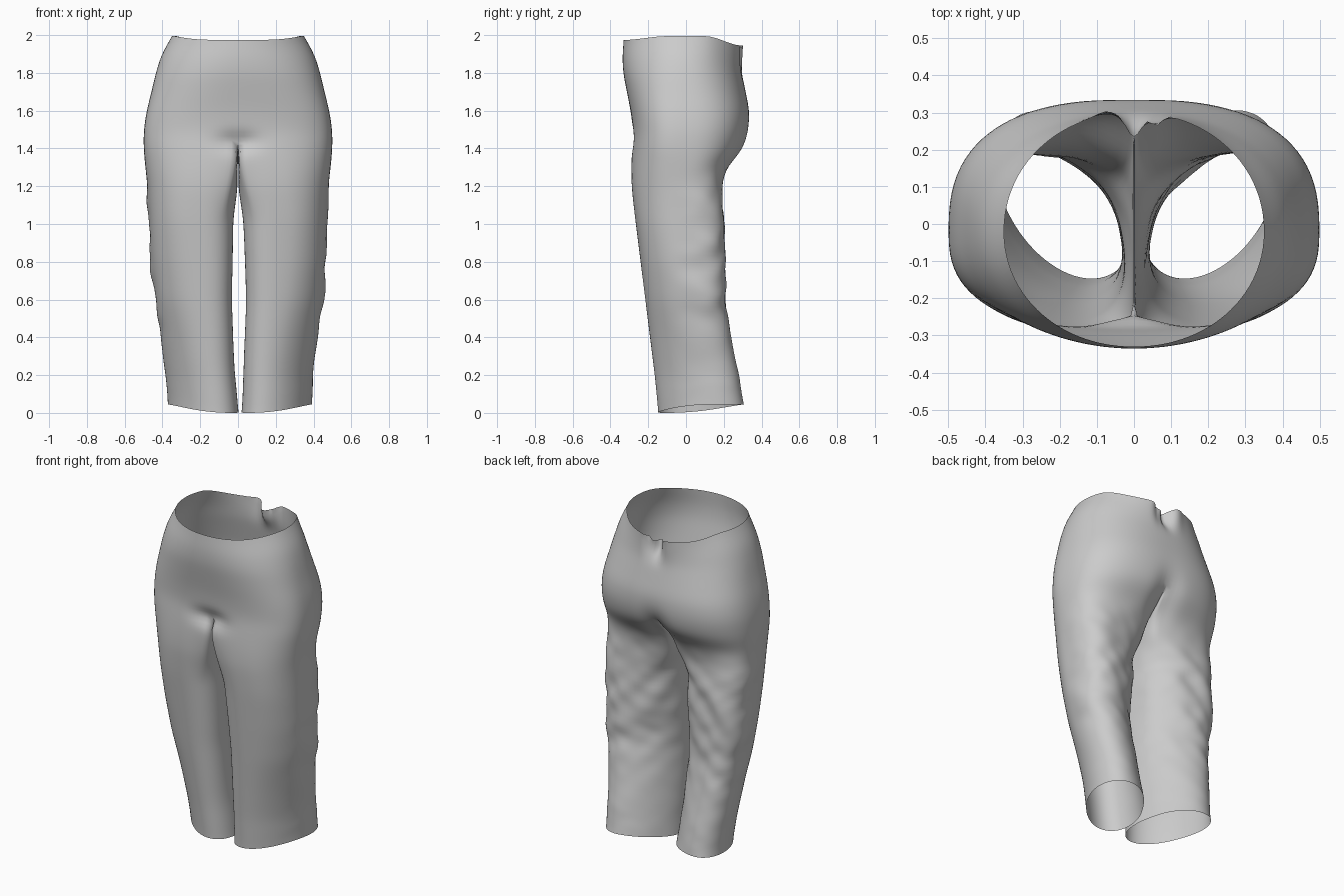
import bpy, bmesh, math
from mathutils import Vector, noise

if "Cube" in bpy.data.objects:
    bpy.data.objects.remove(bpy.data.objects["Cube"])

# Silhouette by height: z, outer half width, front y, back y
PROFILE = [(0, .382, -.147, .305), (.2, .39, -.165, .28), (.4, .413, -.19, .24),
           (.6, .447, -.215, .207), (.8, .467, -.24, .205), (1.0, .475, -.265, .20),
           (1.2, .48, -.29, .195), (1.3, .49, -.293, .222), (1.4, .50, -.289, .307),
           (1.5, .50, -.28, .334), (1.6, .485, -.292, .337), (1.7, .46, -.312, .317),
           (1.8, .437, -.332, .297), (1.9, .407, -.337, .295), (2.0, .35, -.33, .30)]
# Leg only: z, inner x, twist of the section in degrees
LEG = [(0, .008, 22), (.2, .022, 22), (.6, .038, 19), (1.0, .027, 15), (1.2, .014, 14), (1.45, .0, 10)]
CROTCH, N_OUT, N_IN = 1.45, 56, 18


def lookup(table, z):
    z = min(max(z, table[0][0]), table[-1][0])
    for a, b in zip(table, table[1:]):
        if z <= b[0]:
            t = (z - a[0]) / (b[0] - a[0])
            return [p + (q - p) * t for p, q in zip(a[1:], b[1:])]


def smooth_lookup(table, z):
    d = min(.04, z - table[0][0], max(table[-1][0] - z, 0))
    return [(p + 2 * q + r) / 4 for p, q, r in
            zip(lookup(table, z - d), lookup(table, z), lookup(table, z + d))]


def step(a, b, v):
    t = min(max((v - a) / (b - a), 0), 1)
    return t * t * (3 - 2 * t)


def bell(v, centre, width):
    return math.exp(-((v - centre) / width) ** 2)


def power(v, e):
    return math.copysign(abs(v) ** e, v)


def seat_arc(z):
    """Half section from front centre to back centre."""
    xo, yf, yb = smooth_lookup(PROFILE, z)
    e = 2 / (2.65 - .6 * step(1.5, 2, z))
    pts = []
    for i in range(N_OUT + 1):
        u = i / N_OUT
        t = math.pi * (.5 * u + .5 * step(0, 1, u) - .5)
        c, s = max(math.cos(t), 0), math.sin(t)
        x = xo * c ** e if 0 < i < N_OUT else 0
        y = -.02 + (yb + .02 if s > 0 else -yf - .02) * power(s, e)
        # cleft at the back, fold at the front of the crotch
        if s > 0:
            y -= .05 * bell(x, 0, .07) * bell(z, 1.36, .12)
        else:
            y += .04 * bell(x, 0, .1) * bell(z, 1.44, .045)
        pts.append(Vector((x, y, z)))
    return pts


def leg_loop(z):
    """Closed section, blending from half seat to a twisted rounded ellipse."""
    arc = seat_arc(z)
    w = 1 - step(1.0, CROTCH, z)
    xo, yf, yb = smooth_lookup(PROFILE, z)
    xi, twist = smooth_lookup(LEG, z)
    xc, a, yc, b = (xi + xo) / 2, (xo - xi) / 2, (yf + yb) / 2, (yb - yf) / 2
    e = 2 / (2 + .4 * step(.2, 1.1, z))
    out = []
    for i in range(N_OUT + N_IN):
        if i <= N_OUT:
            ang, p, dip = -135 + 270 * i / N_OUT, arc[i], 0
        else:
            k = (i - N_OUT) / N_IN
            ang, p = 135 + 90 * k, arc[-1].lerp(arc[0], k)
            dip = .11 * math.sin(math.pi * k) ** .7 * step(1.0, CROTCH, z)
        t = math.radians(ang)
        q = Vector((xc + a * power(math.cos(t), e),
                    yc + b * power(math.sin(t + math.radians(twist)), e), z))
        r = p.lerp(q, w)
        r.x = max(r.x, 0 if z >= CROTCH else .003)
        r.z -= dip
        out.append(r)
    return out


def finish(p, side):
    """Slanted hems, waist edge and cloth wrinkles."""
    x, y, z = p.x, p.y, p.z
    q = Vector((side * x, y, z))
    # hem rises to the outside and back
    q.z += (.004 + .046 * step(0, 1, x * 1.6 + (y + .145) * 1.35)) * (1 - step(0, .25, z))
    # waist dips at front and back, with a crumpled notch behind
    top = step(1.75, 2, z)
    q.z -= top * (.02 * step(-.1, -.33, y) + .05 * step(.1, .3, y))
    if y > 0:
        q.y -= top * (.065 * bell(q.x, .0, .03) + .03 * bell(q.x, .06, .02) - .01 * bell(q.x, -.08, .03))
        q.z -= top * .035 * bell(q.x, .02, .05)
    # diagonal folds behind the knees
    if z < 1.36:
        amp = step(1.36, 1.05, z) * (.2 + .8 * step(.3, .65, z)) * step(-.12, .12, y)
        n = noise.noise(Vector((q.x * 4, y * 4, z * 8 + x * 7 + side * 3)))
        n += .4 * noise.noise(Vector((q.x * 8 + 5, y * 7, z * 15 - x * 9)))
        d = Vector((q.x - side * .24, y, 0))
        if d.length > .01:
            q += d.normalized() * n * .02 * amp
    q.x += .005 * step(1.2, .7, z) + .006 * step(.3, 0, z) if z < 1.2 else 0
    return q


def bridge(bm, a, b, closed, side):
    n = len(a)
    for i in range(n if closed else n - 1):
        j = (i + 1) % n
        f = [a[i], b[i], b[j], a[j]]
        bm.faces.new(f if side > 0 else f[::-1])


bm = bmesh.new()
for side in (1, -1):
    def ring(pts):
        return [bm.verts.new(finish(p, side)) for p in pts]
    # leg
    count = 64
    legs = [ring(leg_loop(CROTCH * (1 - i / count))) for i in range(count + 1)]
    for a, b in zip(legs, legs[1:]):
        bridge(bm, a, b, True, side)
    # seat and waist
    lower = legs[0][:N_OUT + 1]
    for i in range(1, 27):
        upper = ring(seat_arc(CROTCH + (2 - CROTCH) * i / 26))
        bridge(bm, upper, lower, False, side)
        lower = upper

bmesh.ops.remove_doubles(bm, verts=bm.verts, dist=1e-4)
bmesh.ops.recalc_face_normals(bm, faces=bm.faces)
for _ in range(3):
    bmesh.ops.smooth_vert(bm, verts=[v for v in bm.verts if not v.is_boundary], factor=.4,
                          use_axis_x=True, use_axis_y=True, use_axis_z=True)
for f in bm.faces:
    f.smooth = True
mesh = bpy.data.meshes.new("trousers")
bm.to_mesh(mesh)
bm.free()
trousers = bpy.data.objects.new("trousers", mesh)
bpy.context.collection.objects.link(trousers)
# stand the lowest hem point on the ground
low = min(v.co.z for v in mesh.vertices)
for v in mesh.vertices:
    v.co.z -= low
